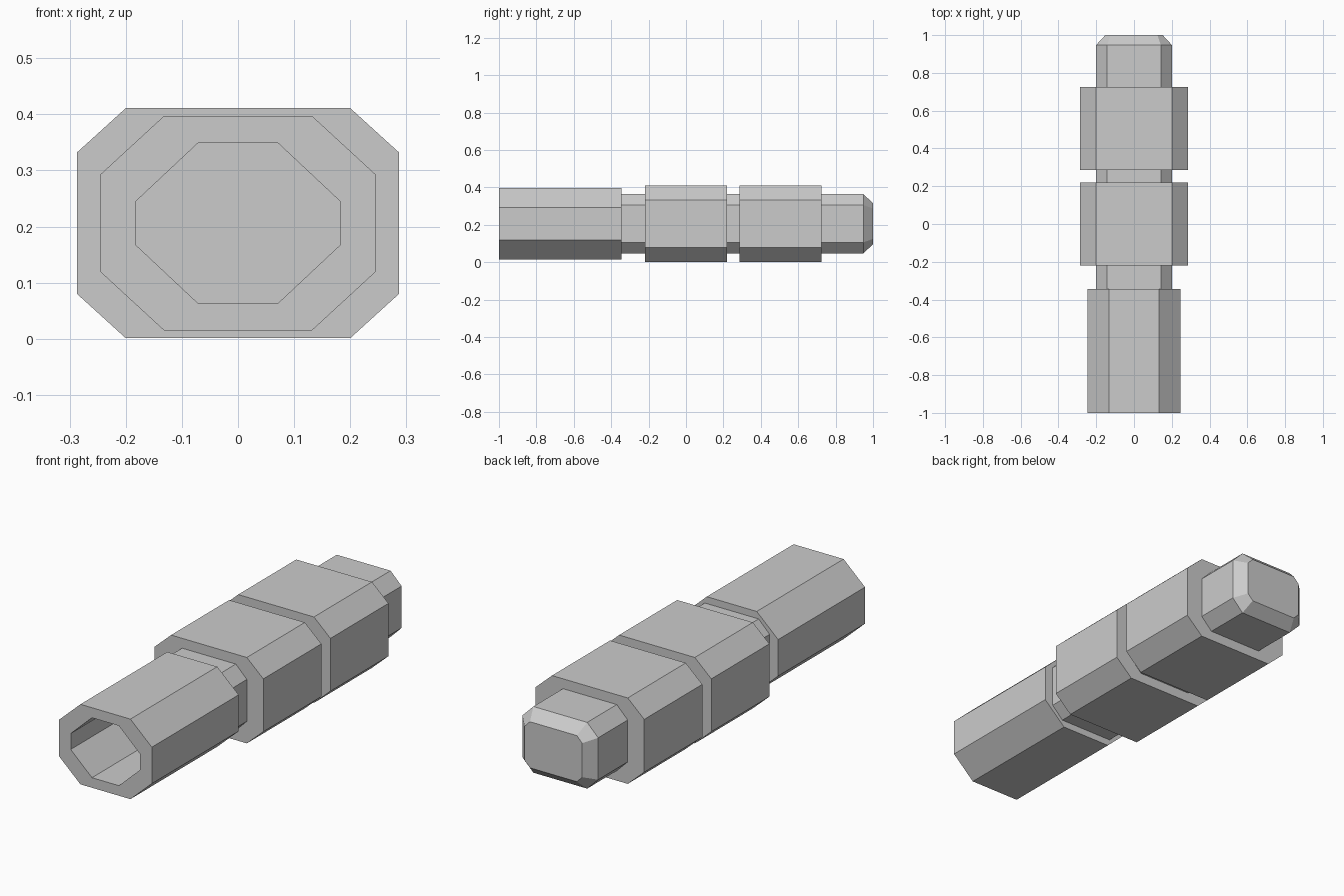
import bpy, bmesh

if "Cube" in bpy.data.objects:
    bpy.data.objects.remove(bpy.data.objects["Cube"])

ZC = 0.206  # height of the long axis


def ring(bm, y, hw, fw, hz, sz):
    # Octagon: half width, half flat width, half height, half side height
    pts = [(fw, hz), (hw, sz), (hw, -sz), (fw, -hz),
           (-fw, -hz), (-hw, -sz), (-hw, sz), (-fw, hz)]
    return [bm.verts.new((x, y, ZC + z)) for x, z in pts]


def loft(name, sections):
    # Skin successive octagons and cap both ends
    bm = bmesh.new()
    rings = [ring(bm, *s) for s in sections]
    for a, b in zip(rings, rings[1:]):
        for i in range(8):
            j = (i + 1) % 8
            bm.faces.new((a[i], a[j], b[j], b[i]))
    bm.faces.new(rings[0])
    bm.faces.new(rings[-1])
    bmesh.ops.recalc_face_normals(bm, faces=bm.faces)
    mesh = bpy.data.meshes.new(name)
    bm.to_mesh(mesh)
    bm.free()
    obj = bpy.data.objects.new(name, mesh)
    bpy.context.collection.objects.link(obj)
    return obj


OUTER = (0.245, 0.132, 0.191, 0.087)
HOLE = (0.183, 0.071, 0.143, 0.038)
CORE = (0.2, 0.142, 0.158, 0.1)
TIP = (0.152, 0.124, 0.11, 0.081)
BLOCK = (0.287, 0.2, 0.205, 0.126)

# Hollow front barrel: blind bore, rim and outer wall
loft("barrel", [(-0.35, *HOLE), (-1.0, *HOLE), (-1.0, *OUTER), (-0.345, *OUTER)])

# Slim core with chamfered rear tip
loft("core", [(-0.347, *CORE), (0.948, *CORE), (1.0, *TIP)])

# Two identical thick sleeves
for label, y in (("front", 0.0), ("rear", 0.506)):
    loft(label + "_sleeve", [(y - 0.219, *BLOCK), (y + 0.219, *BLOCK)])
